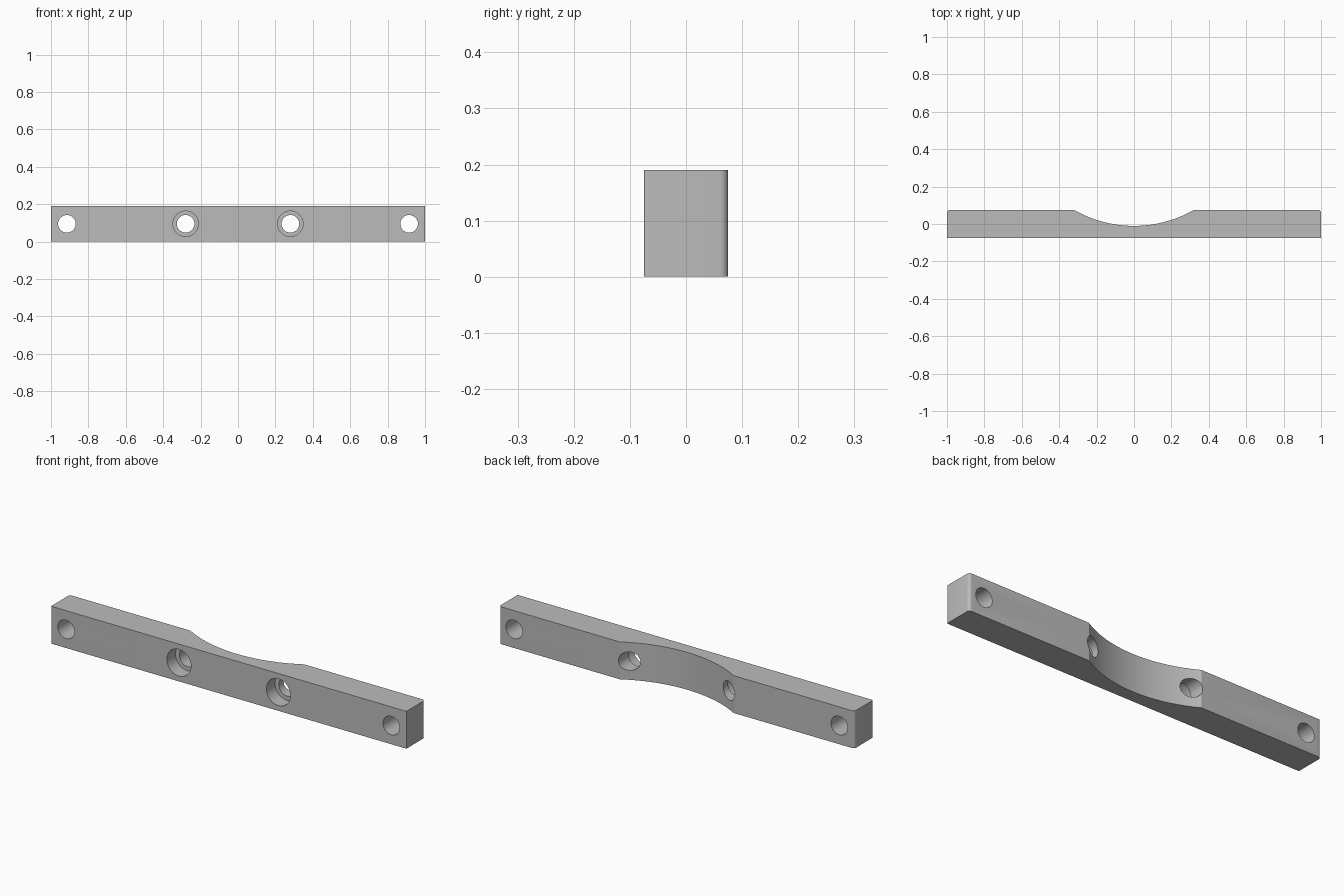
import bpy
import bmesh
from math import sin, cos, pi, asin, radians
from mathutils import Matrix

cube = bpy.data.objects.get("Cube")
if cube:
    bpy.data.objects.remove(cube, do_unlink=True)

HALF_LENGTH, HALF_DEPTH, HEIGHT = 1.0, 0.075, 0.19
SADDLE_RADIUS, SADDLE_HALF, SADDLE_CENTRE = 0.645, 0.32, 0.635
HOLE_RADIUS, BORE_RADIUS, BORE_DEPTH = 0.047, 0.068, 0.07

grey = bpy.data.materials.new("plain grey")
grey.use_nodes = True
grey.diffuse_color = (0.5, 0.5, 0.5, 1)
grey.node_tree.nodes["Principled BSDF"].inputs["Base Color"].default_value = (0.5, 0.5, 0.5, 1)


def add_object(name, bm):
    mesh = bpy.data.meshes.new(name)
    bm.normal_update()
    bm.to_mesh(mesh)
    bm.free()
    mesh.materials.append(grey)
    obj = bpy.data.objects.new(name, mesh)
    bpy.context.collection.objects.link(obj)
    return obj


def corner(x, y, radius, start, steps=6):
    """Quarter round for one corner of the outline, counter-clockwise."""
    cx = x - radius if x > 0 else x + radius
    cy = y - radius if y > 0 else y + radius
    angles = [start + pi / 2 * i / steps for i in range(steps + 1)]
    return [(cx + radius * cos(a), cy + radius * sin(a)) for a in angles]


def cylinder(name, x, radius, y_start, y_end):
    """Cutter running front to back at half height."""
    bm = bmesh.new()
    place = Matrix.Translation((x, (y_start + y_end) / 2, HEIGHT / 2)) @ Matrix.Rotation(pi / 2, 4, "X")
    bmesh.ops.create_cone(bm, cap_ends=True, segments=48, radius1=radius, radius2=radius,
                          depth=y_end - y_start, matrix=place)
    return add_object(name, bm)


# Bar outline seen from above: rounded ends and an arched saddle in the back
outline = corner(-HALF_LENGTH, -HALF_DEPTH, 0.004, pi)
outline += corner(HALF_LENGTH, -HALF_DEPTH, 0.004, -pi / 2)
outline += corner(HALF_LENGTH, HALF_DEPTH, 0.015, 0)
sweep = asin(SADDLE_HALF / SADDLE_RADIUS)
for i in range(49):
    a = sweep * (1 - i / 24)
    outline.append((SADDLE_RADIUS * sin(a), SADDLE_CENTRE - SADDLE_RADIUS * cos(a)))
outline += corner(-HALF_LENGTH, HALF_DEPTH, 0.015, pi / 2)

# Extrude the outline into the bar
bm = bmesh.new()
base = bm.faces.new([bm.verts.new((x, y, 0)) for x, y in outline])
top = bmesh.ops.extrude_face_region(bm, geom=[base], use_keep_orig=True)
bmesh.ops.translate(bm, vec=(0, 0, HEIGHT),
                    verts=[v for v in top["geom"] if isinstance(v, bmesh.types.BMVert)])
bmesh.ops.recalc_face_normals(bm, faces=bm.faces)
bar = add_object("mounting_bar", bm)

# Through holes, with counterbores in front of the inner pair
cutters = []
for side in (-1, 1):
    for x in (0.28, 0.915):
        cutters.append(cylinder("hole_cutter", side * x, HOLE_RADIUS, -0.2, 0.2))
    cutters.append(cylinder("counterbore_cutter", side * 0.28, BORE_RADIUS,
                            -0.2, -HALF_DEPTH + BORE_DEPTH))

bpy.ops.object.select_all(action="DESELECT")
bar.select_set(True)
bpy.context.view_layer.objects.active = bar
for cutter in cutters:
    cutter.hide_render = True
    cut = bar.modifiers.new("hole", "BOOLEAN")
    cut.operation = "DIFFERENCE"
    cut.solver = "EXACT"
    cut.object = cutter
    bpy.ops.object.modifier_apply(modifier=cut.name)
for cutter in cutters:
    bpy.data.objects.remove(cutter, do_unlink=True)

bpy.ops.object.shade_smooth_by_angle(angle=radians(25))
